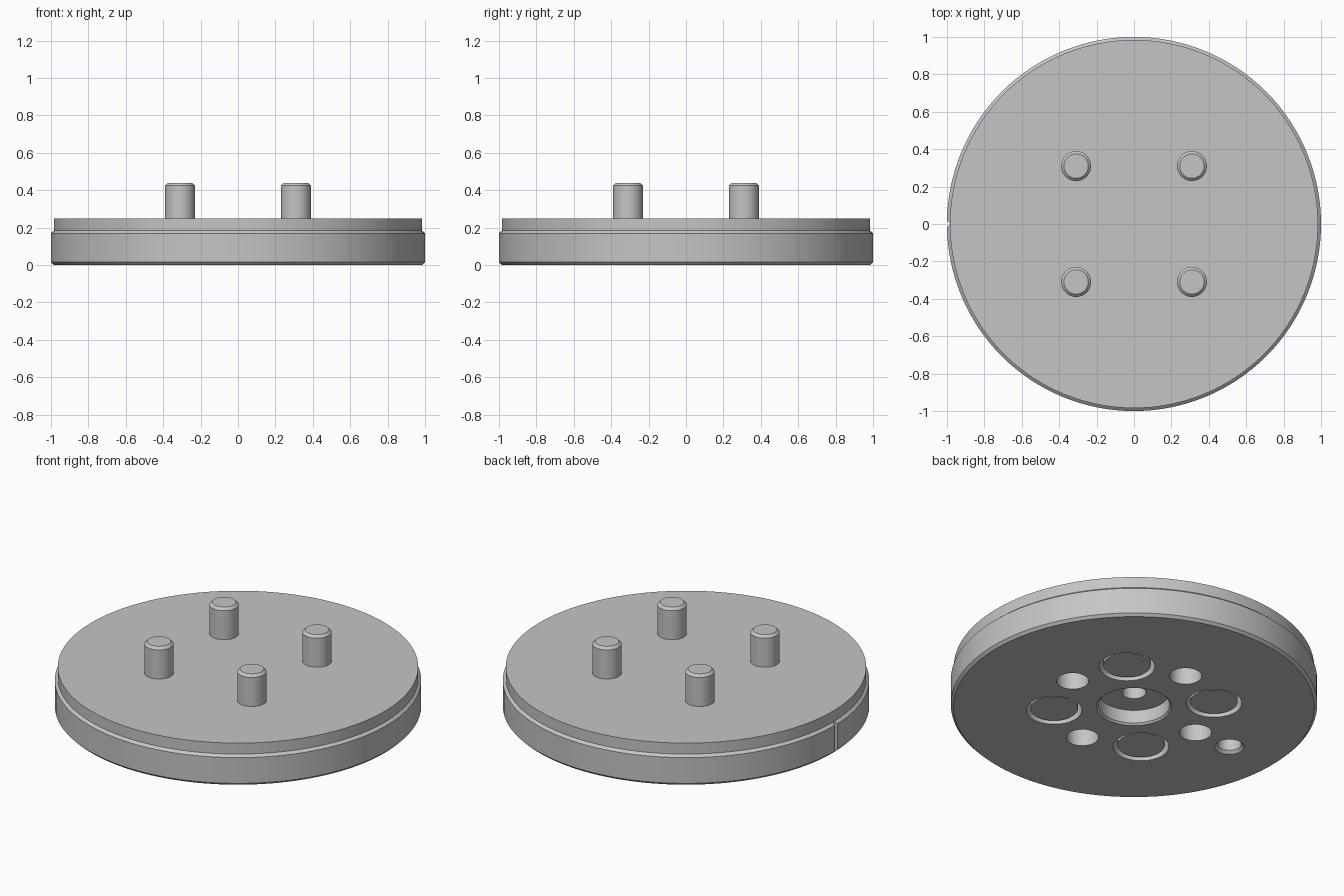
import bpy, bmesh, math

cube = bpy.data.objects.get("Cube")
if cube:
    bpy.data.objects.remove(cube, do_unlink=True)

GREY = (0.56, 0.56, 0.56, 1.0)
steel = bpy.data.materials.new("machined_grey")
steel.use_nodes = True
steel.diffuse_color = GREY
steel.node_tree.nodes["Principled BSDF"].inputs["Base Color"].default_value = GREY


def revolve(name, profile, segments, centre=(0, 0)):
    """Closed solid of revolution from (radius, z) points listed bottom to top."""
    bm = bmesh.new()
    rings = []
    for r, z in profile:
        rings.append([bm.verts.new((r * math.cos(math.tau * i / segments),
                                    r * math.sin(math.tau * i / segments), z))
                      for i in range(segments)])
    for low, high in zip(rings, rings[1:]):
        for i in range(segments):
            j = (i + 1) % segments
            bm.faces.new((low[i], low[j], high[j], high[i]))
    bm.faces.new(rings[0][::-1])
    bm.faces.new(rings[-1])
    mesh = bpy.data.meshes.new(name)
    bm.to_mesh(mesh)
    bm.free()
    obj = bpy.data.objects.new(name, mesh)
    obj.location = (centre[0], centre[1], 0)
    mesh.materials.append(steel)
    bpy.context.collection.objects.link(obj)
    return obj


def activate(obj):
    bpy.ops.object.select_all(action='DESELECT')
    obj.select_set(True)
    bpy.context.view_layer.objects.active = obj


def cut(target, cutter):
    cutter.hide_render = True
    mod = target.modifiers.new("cut", 'BOOLEAN')
    mod.operation = 'DIFFERENCE'
    mod.solver = 'EXACT'
    mod.object = cutter
    activate(target)
    bpy.ops.object.modifier_apply(modifier=mod.name)
    bpy.data.objects.remove(cutter, do_unlink=True)


def smooth(obj):
    activate(obj)
    bpy.ops.object.shade_smooth_by_angle(angle=math.radians(30))


# Stepped disc with chamfered edges
disc = revolve("flange_disc", [(0.985, 0), (1, 0.015), (1, 0.17),
                               (0.984, 0.184), (0.984, 0.25)], 128)

# Central recess with a small pilot hole in its floor
cut(disc, revolve("recess_cutter", [(0.206, -0.05), (0.206, 0), (0.195, 0.011),
                                    (0.195, 0.09), (0.065, 0.09), (0.065, 0.2)], 64))

# Plain blind holes on the bolt circle
BOLT_CIRCLE = 0.438
for k in range(4):
    a = k * math.pi / 2
    spot = (BOLT_CIRCLE * math.cos(a), BOLT_CIRCLE * math.sin(a))
    cut(disc, revolve("hole_cutter", [(0.088, -0.05), (0.088, 0.2)], 48, spot))

# Countersunk locating hole
cut(disc, revolve("locating_cutter", [(0.081, -0.05), (0.081, 0), (0.065, 0.016),
                                      (0.065, 0.18)], 48, (-0.68, 0)))

# V notch marking the rim
notch = revolve("notch_cutter", [(0.02, -0.05), (0.02, 0.184)], 4, (-1.003, 0))
cut(disc, notch)

# Counterbores and the bolts that stand through them
for k in range(4):
    a = math.pi / 4 + k * math.pi / 2
    spot = (BOLT_CIRCLE * math.cos(a), BOLT_CIRCLE * math.sin(a))
    cut(disc, revolve("counterbore_cutter", [(0.152, -0.05), (0.152, 0.17)], 48, spot))
    bolt = revolve(f"bolt_{k + 1}", [(0.13, 0.01), (0.13, 0.17), (0.08, 0.17),
                                     (0.08, 0.425), (0.065, 0.44)], 48, spot)
    smooth(bolt)

smooth(disc)
